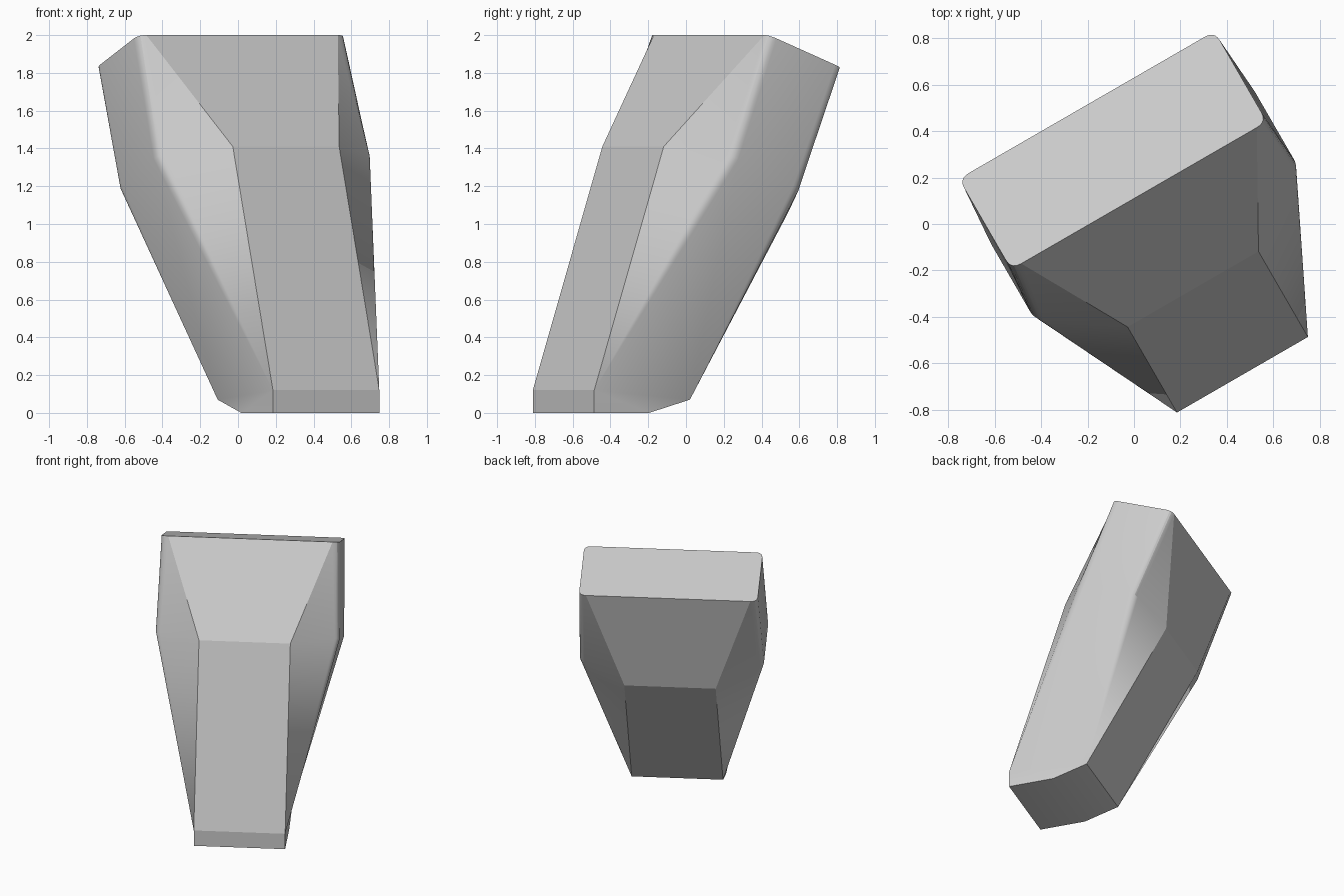
import bpy
import bmesh
import math
from mathutils import Vector

cube = bpy.data.objects.get("Cube")
if cube:
    bpy.data.objects.remove(cube, do_unlink=True)

SEGMENTS = 5          # steps in each softened corner
TURN = math.radians(30)

mat = bpy.data.materials.new("plain_grey")
mat.use_nodes = True
grey = (0.6, 0.6, 0.6, 1)
mat.diffuse_color = grey
mat.node_tree.nodes["Principled BSDF"].inputs["Base Color"].default_value = grey

bm = bmesh.new()


def pair(half_width, y, z):
    """Outer corner and its partner on the centre plane."""
    return Vector((half_width, y, z)), Vector((0, y, z))


def soft(corner, before, after, radius):
    """Row of vertices rounding a corner between its two neighbours."""
    a = corner + (before - corner).normalized() * radius
    b = corner + (after - corner).normalized() * radius
    row = []
    for i in range(SEGMENTS + 1):
        t = i / SEGMENTS
        p = a * (1 - t) ** 2 + corner * 2 * t * (1 - t) + b * t ** 2
        row.append(bm.verts.new(p))
    return row


def face(*verts):
    bm.faces.new(verts)


# Key corners of one half
top_f, top_fc = pair(0.635, 0.095, 2.0)
top_b, top_bc = pair(0.635, 0.545, 1.825)
ridge_f, ridge_fc = pair(0.325, -0.37, 1.41)
ridge_b, ridge_bc = pair(0.325, 0.39, 1.06)
side_f = Vector((0.655, -0.14, 1.36))
side_b = Vector((0.655, 0.27, 1.19))

# Softened corners of the top and of the widest belt
tf = soft(top_f, top_fc, top_b, 0.05)
tb = soft(top_b, top_f, top_bc, 0.05)
sf = soft(side_f, ridge_f, side_b, 0.04)
sb = soft(side_b, side_f, ridge_b, 0.04)

# Sharp corners and centre line
tfc, tbc, rf, rfc, rb, rbc = (bm.verts.new(p) for p in (
    top_fc, top_bc, ridge_f, ridge_fc, ridge_b, ridge_bc))
foot = [[bm.verts.new(p) for p in pair(0.325, y, z)]
        for y, z in ((-0.795, 0.12), (-0.795, 0), (-0.46, 0), (-0.21, 0.07))]
(lf, lfc), (lb, lbc) = foot[0], foot[-1]

# Top, then front and back panels
face(tfc, *tf, *tb, tbc)
face(tfc, tf[0], rf, rfc)
face(rfc, rf, lf, lfc)
face(tbc, tb[-1], rb, rbc)
face(rbc, rb, lb, lbc)

# Foot underside and its flat side
for (a, ac), (b, bc) in zip(foot, foot[1:]):
    face(a, ac, bc, b)
face(*[f[0] for f in foot])

# Corner facets tapering to the foot
face(tf[0], rf, sf[0])
face(rf, sf[0], lf)
face(tb[-1], rb, sb[-1])
face(rb, sb[-1], lb)
for upper, belt, low in ((tf, sf, lf), (tb, sb, lb)):
    for i in range(SEGMENTS):
        face(upper[i], upper[i + 1], belt[i + 1], belt[i])
        face(belt[i], belt[i + 1], low)

# Side panels
face(tf[-1], tb[0], sb[0], sf[-1])
face(sf[-1], sb[0], lb, lf)

bmesh.ops.recalc_face_normals(bm, faces=bm.faces)
# An open half may come out reversed, so make the top face up
bm.faces.ensure_lookup_table()
if bm.faces[0].normal.z < 0:
    bmesh.ops.reverse_faces(bm, faces=bm.faces)

mesh = bpy.data.meshes.new("tapered_block")
bm.to_mesh(mesh)
bm.free()
mesh.materials.append(mat)

block = bpy.data.objects.new("tapered_block", mesh)
bpy.context.scene.collection.objects.link(block)
block.rotation_euler.z = TURN
block.location = (0.069, 0.04, 0)

# Soften only the rounded corners
bpy.ops.object.select_all(action='DESELECT')
block.select_set(True)
bpy.context.view_layer.objects.active = block
bpy.ops.object.shade_smooth_by_angle(angle=math.radians(17))

mirror = block.modifiers.new("other_half", 'MIRROR')
mirror.use_clip = True
mirror.merge_threshold = 0.0005
